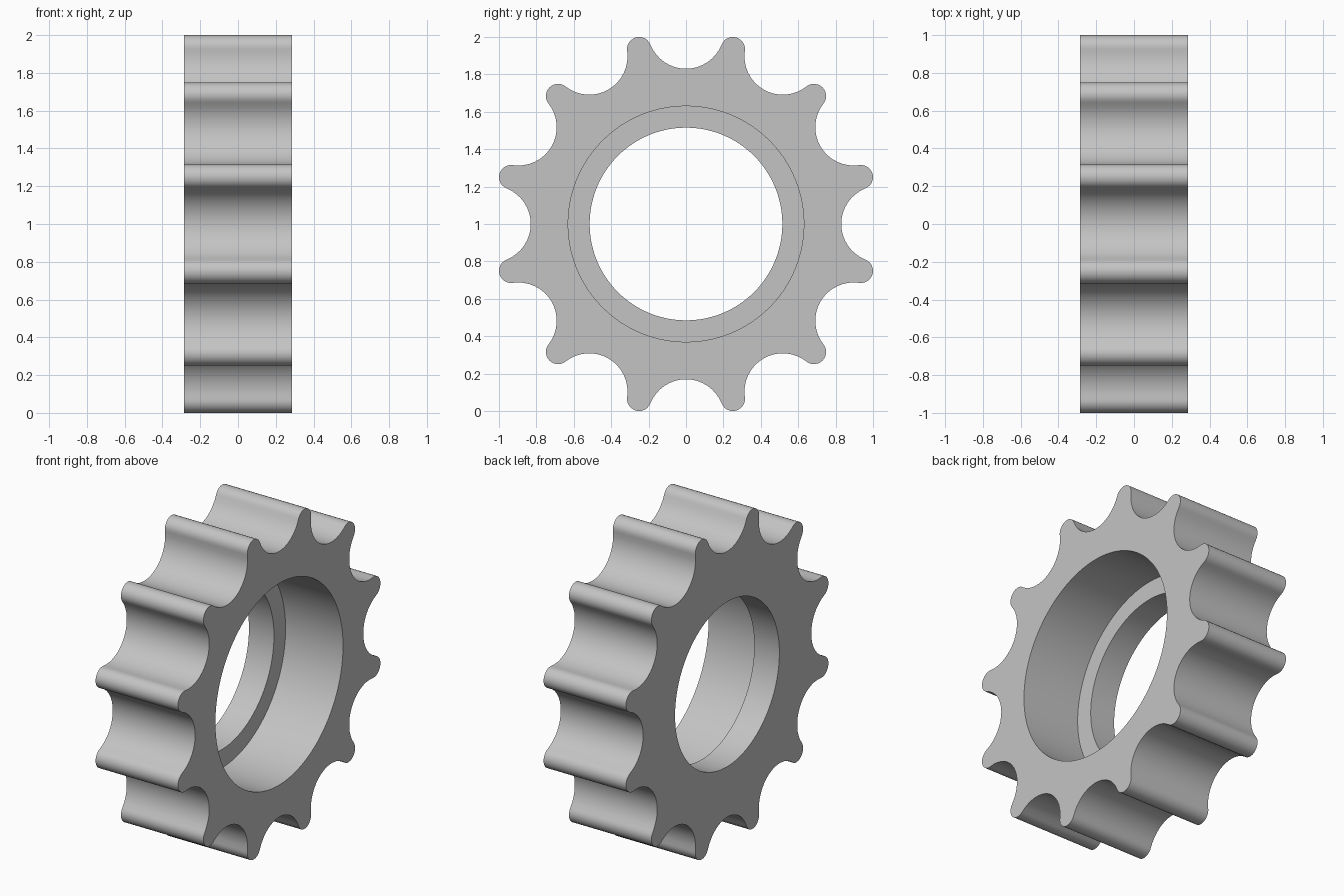
import bpy
import bmesh
from math import atan2, cos, hypot, pi, radians, sin, tau

cube = bpy.data.objects.get("Cube")
if cube:
    bpy.data.objects.remove(cube, do_unlink=True)

TEETH = 12
PITCH = tau / TEETH
HALF_WIDTH = 0.285
STEP_X = -0.112                      # shoulder between the two bores
BIG_BORE, SMALL_BORE = 0.63, 0.515
GAP_CENTRE, GAP_RADIUS = 1.035, 0.205
TIP_CENTRE = 0.968
GAP_STEPS, TIP_STEPS = 16, 12


def arc(cx, cy, radius, start, end, steps):
    """Points along an arc, leaving out the last one."""
    angles = [start + (end - start) * i / steps for i in range(steps)]
    return [(cx + radius * cos(a), cy + radius * sin(a)) for a in angles]


def turn(point, angle):
    x, y = point
    return x * cos(angle) - y * sin(angle), x * sin(angle) + y * cos(angle)


def sprocket_outline():
    """Round gaps running tangentially into round tooth tips."""
    tx, ty = TIP_CENTRE * cos(PITCH / 2), TIP_CENTRE * sin(PITCH / 2)
    phi = atan2(ty, tx - GAP_CENTRE)
    tip_radius = hypot(tx - GAP_CENTRE, ty) - GAP_RADIUS
    start = phi - pi
    unit = arc(GAP_CENTRE, 0, GAP_RADIUS, tau - phi, phi, GAP_STEPS)
    unit += arc(tx, ty, tip_radius, start, PITCH - start, TIP_STEPS)
    return [turn(p, k * PITCH) for k in range(TEETH) for p in unit]


outline = sprocket_outline()
count = len(outline)


def circle(radius):
    shift = GAP_STEPS / 2
    angles = [tau * (i - shift) / count for i in range(count)]
    return [(radius * cos(a), radius * sin(a)) for a in angles]


# Cross-section loops, in order around the ring's section
sections = [
    (-HALF_WIDTH, outline),
    (HALF_WIDTH, outline),
    (HALF_WIDTH, circle(BIG_BORE)),
    (STEP_X, circle(BIG_BORE)),
    (STEP_X, circle(SMALL_BORE)),
    (-HALF_WIDTH, circle(SMALL_BORE)),
]

bm = bmesh.new()
loops = [[bm.verts.new((x, y, z + 1)) for y, z in pts] for x, pts in sections]
for k, loop in enumerate(loops):
    following = loops[(k + 1) % len(loops)]
    for i in range(count):
        j = (i + 1) % count
        bm.faces.new((loop[i], loop[j], following[j], following[i]))
bmesh.ops.recalc_face_normals(bm, faces=bm.faces)

mesh = bpy.data.meshes.new("sprocket_ring")
bm.to_mesh(mesh)
bm.free()

# Plain grey metal
grey = bpy.data.materials.new("grey_metal")
grey.use_nodes = True
colour = (0.55, 0.55, 0.55, 1)
grey.diffuse_color = colour
grey.node_tree.nodes["Principled BSDF"].inputs["Base Color"].default_value = colour
mesh.materials.append(grey)

ring = bpy.data.objects.new("sprocket_ring", mesh)
bpy.context.collection.objects.link(ring)
bpy.ops.object.select_all(action="DESELECT")
ring.select_set(True)
bpy.context.view_layer.objects.active = ring
bpy.ops.object.shade_smooth_by_angle(angle=radians(30))
